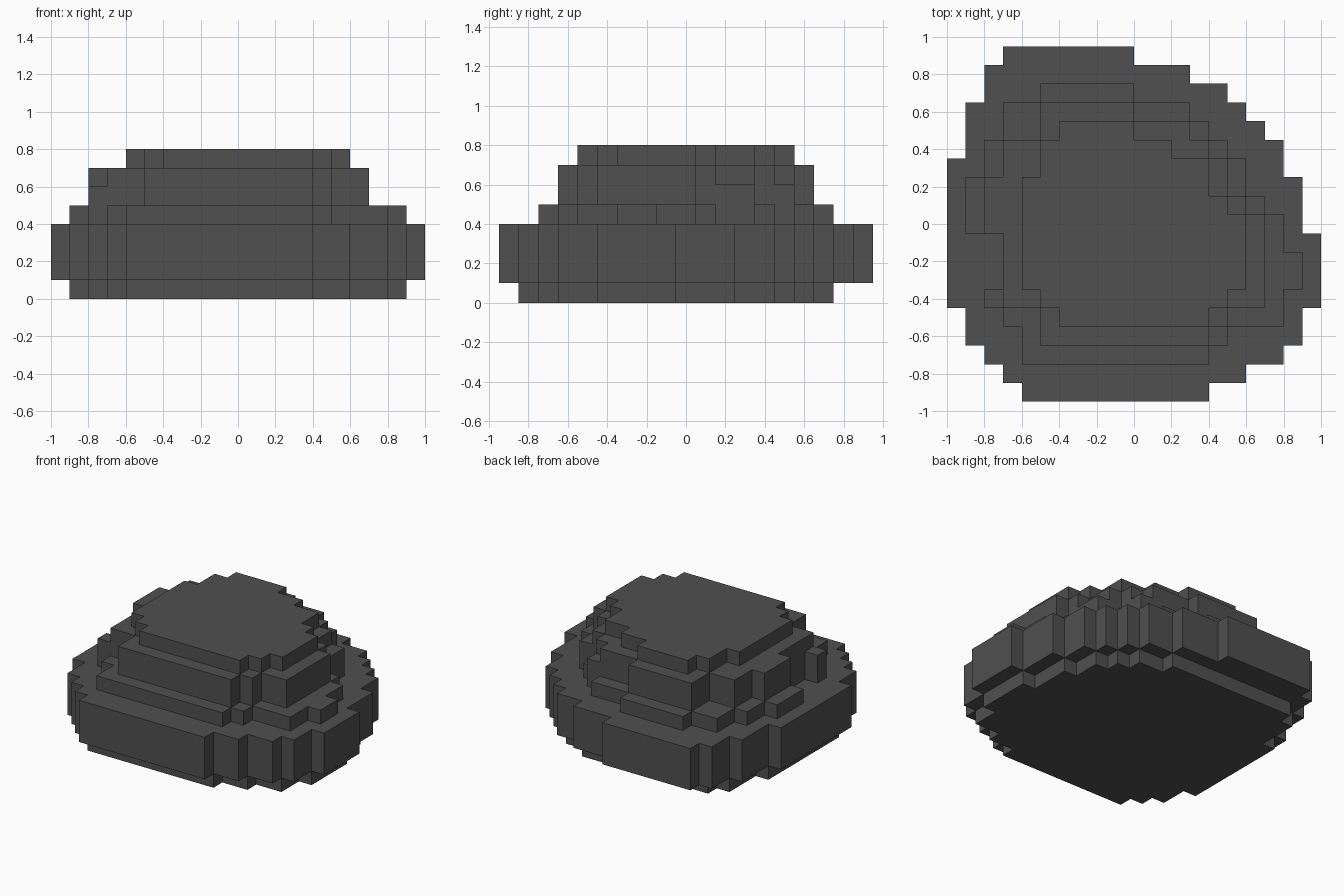
import bpy
import bmesh

UNIT = 0.1  # size of one block

default_cube = bpy.data.objects.get("Cube")
if default_cube:
    bpy.data.objects.remove(default_cube, do_unlink=True)

stone = bpy.data.materials.new("dark_grey_stone")
stone.use_nodes = True
stone_color = (0.08, 0.08, 0.08, 1.0)
stone.diffuse_color = stone_color
shader = next(n for n in stone.node_tree.nodes if n.type == "BSDF_PRINCIPLED")
shader.inputs["Base Color"].default_value = stone_color
shader.inputs["Roughness"].default_value = 1.0


def expand(runs):
    """Turn (row count, left, right) runs into single block rows."""
    return [(left, right) for count, left, right in runs for _ in range(count)]


def inset(rows):
    """Shrink a layer by one block on every side."""
    result = []
    for before, row, after in zip(rows, rows[1:], rows[2:]):
        left = max(before[0], row[0] + 1, after[0])
        right = min(before[1], row[1] - 1, after[1])
        result.append((left, right))
    return result


def add_layer(name, rows, front, bottom, height):
    """Extrude a stepped outline, listed from front to back."""
    right_side, left_side = [], []
    for i, (left, right) in enumerate(rows):
        for y in (front + i, front + i + 1):
            right_side.append((right, y))
            left_side.append((left, y))
    outline = right_side + left_side[::-1]
    # Keep only the true corners
    corners = []
    for i, p in enumerate(outline):
        before, after = outline[i - 1], outline[(i + 1) % len(outline)]
        straight = before[0] == p[0] == after[0]
        if p != before and not straight:
            corners.append(p)

    bm = bmesh.new()
    verts = [bm.verts.new((x * UNIT, y * UNIT, bottom * UNIT)) for x, y in corners]
    face = bm.faces.new(verts)
    solid = bmesh.ops.extrude_face_region(bm, geom=[face], use_keep_orig=True)
    top = [v for v in solid["geom"] if isinstance(v, bmesh.types.BMVert)]
    bmesh.ops.translate(bm, verts=top, vec=(0, 0, height * UNIT))
    bmesh.ops.recalc_face_normals(bm, faces=bm.faces)
    mesh = bpy.data.meshes.new(name)
    bm.to_mesh(mesh)
    bm.free()
    mesh.materials.append(stone)
    bpy.context.collection.objects.link(bpy.data.objects.new(name, mesh))


# Widest body of the rock, and the inset foot below it
body = expand([
    (1, -6, 4), (1, -7, 6), (1, -8, 8), (2, -9, 9), (4, -10, 10),
    (3, -10, 9), (1, -10, 8), (1, -9, 8), (1, -9, 7), (1, -9, 6),
    (1, -8, 5), (1, -8, 3), (1, -7, 0)])
add_layer("rock_body", body, front=-9.5, bottom=1, height=3)
foot = inset(body)[:-1]
add_layer("rock_foot", foot, front=-8.5, bottom=0, height=1)

# Thin ledge on top of the body
ledge = expand([
    (1, -6, 4), (1, -6, 5), (1, -7, 8), (1, -8, 8), (2, -7, 9),
    (1, -7, 8), (1, -9, 8), (1, -9, 7), (1, -9, 6), (1, -8, 6),
    (1, -8, 5), (1, -7, 4), (1, -7, 3), (1, -5, 0)])
add_layer("rock_ledge", ledge, front=-7.5, bottom=4, height=1)

# Shoulder in two courses, the upper one slightly chipped
lower_shoulder = expand([
    (1, -5, 4), (1, -5, 5), (1, -8, 7), (3, -7, 7), (1, -8, 7),
    (2, -8, 6), (1, -7, 6), (1, -7, 4), (1, -5, 4), (1, -5, 0)])
add_layer("lower_shoulder", lower_shoulder, front=-6.5, bottom=5, height=1)
upper_shoulder = expand([
    (1, -5, 4), (1, -5, 5), (4, -7, 7), (1, -8, 7), (1, -8, 6),
    (1, -8, 5), (1, -7, 5), (1, -7, 4), (1, -5, 3), (1, -5, 0)])
add_layer("upper_shoulder", upper_shoulder, front=-6.5, bottom=6, height=1)

# Flat cap
cap = expand([
    (1, -4, 4), (1, -5, 5), (4, -6, 6), (1, -6, 5), (1, -6, 4),
    (1, -5, 4), (1, -5, 2), (1, -4, 0)])
add_layer("rock_cap", cap, front=-5.5, bottom=7, height=1)
